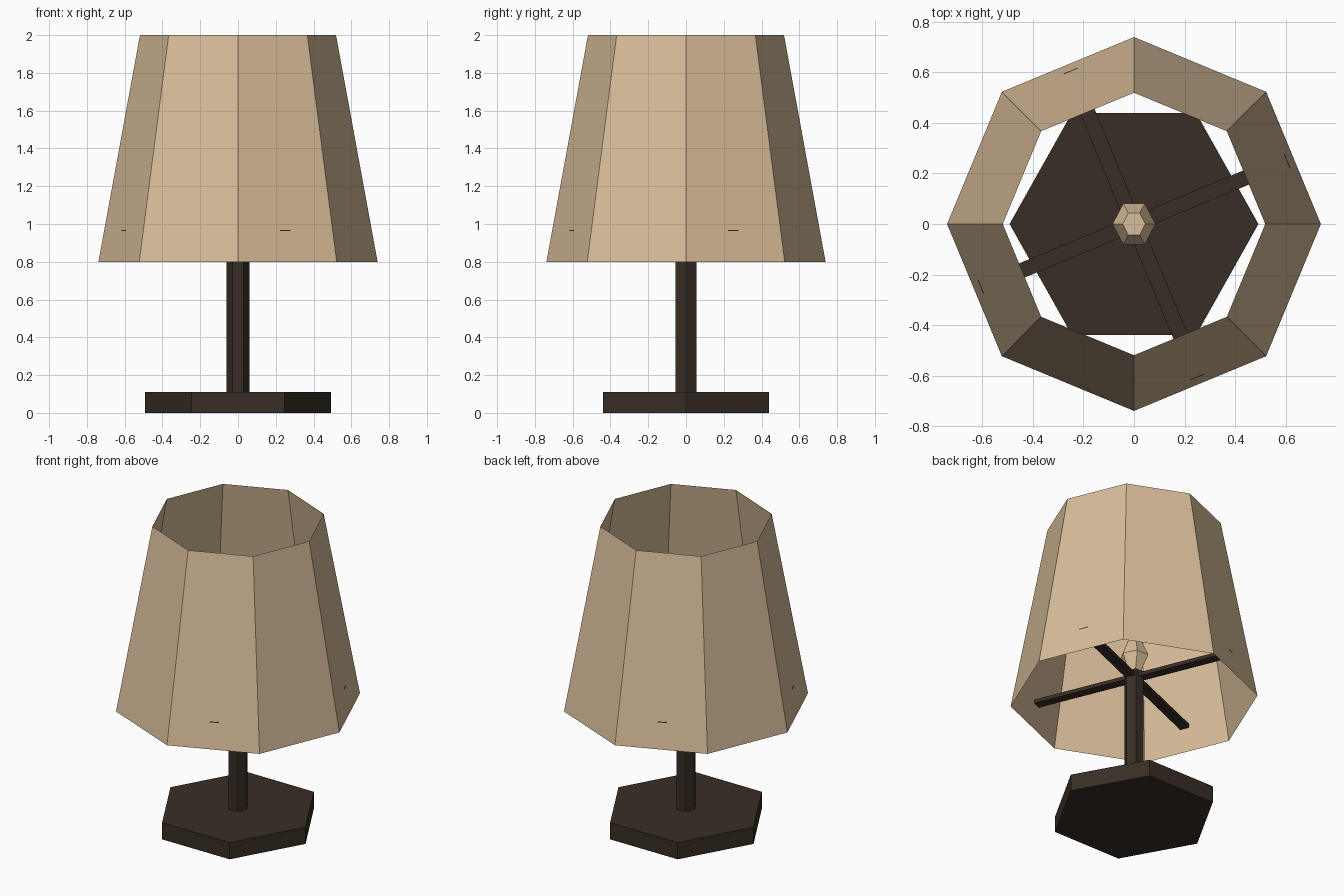
import bpy
import bmesh
import math

if "Cube" in bpy.data.objects:
    bpy.data.objects.remove(bpy.data.objects["Cube"])


def material(name, colour):
    m = bpy.data.materials.new(name)
    m.diffuse_color = (*colour, 1.0)
    m.use_nodes = True
    m.node_tree.nodes["Principled BSDF"].inputs["Base Color"].default_value = m.diffuse_color
    return m


WOOD = material("dark wood", (0.039, 0.027, 0.018))
FABRIC = material("tan fabric", (0.69, 0.51, 0.32))


def loft(name, sides, sections, mat, caps=True):
    """Stack flat-sided rings; each section is (x radius, y radius, z)."""
    bm = bmesh.new()
    rings = []
    for rx, ry, z in sections:
        angles = [2 * math.pi * i / sides for i in range(sides)]
        rings.append([bm.verts.new((rx * math.cos(a), ry * math.sin(a), z)) for a in angles])
    for low, high in zip(rings, rings[1:]):
        for i in range(sides):
            j = (i + 1) % sides
            bm.faces.new((low[i], low[j], high[j], high[i]))
    if caps:
        bm.faces.new(rings[0][::-1])
        bm.faces.new(rings[-1])
    return finish(name, bm, mat)


def finish(name, bm, mat):
    mesh = bpy.data.meshes.new(name)
    bm.to_mesh(mesh)
    bm.free()
    mesh.materials.append(mat)
    obj = bpy.data.objects.new(name, mesh)
    bpy.context.collection.objects.link(obj)
    return obj


# Six-sided foot and pole
loft("base", 6, [(0.492, 0.506, 0.0), (0.492, 0.506, 0.11)], WOOD)
loft("pole", 6, [(0.06, 0.063, 0.11), (0.06, 0.063, 0.99)], WOOD)

# Faceted bulb on top of the pole
loft("bulb", 6, [(0.04, 0.043, 0.99), (0.085, 0.094, 1.10), (0.045, 0.05, 1.20)], FABRIC)

# Open eight-sided shade, a single thin surface
loft("shade", 8, [(0.739, 0.739, 0.80), (0.519, 0.519, 2.0)], FABRIC, caps=False)

# Two crossed bars carrying the shade, meeting the middles of its faces
for i in range(2):
    bm = bmesh.new()
    bmesh.ops.create_cube(bm, size=1.0)
    bmesh.ops.scale(bm, vec=(1.31, 0.06, 0.025), verts=bm.verts)
    bar = finish(f"support_bar_{i + 1}", bm, WOOD)
    bar.location.z = 0.957
    bar.rotation_euler.z = math.radians(22.5 + 90 * i)
